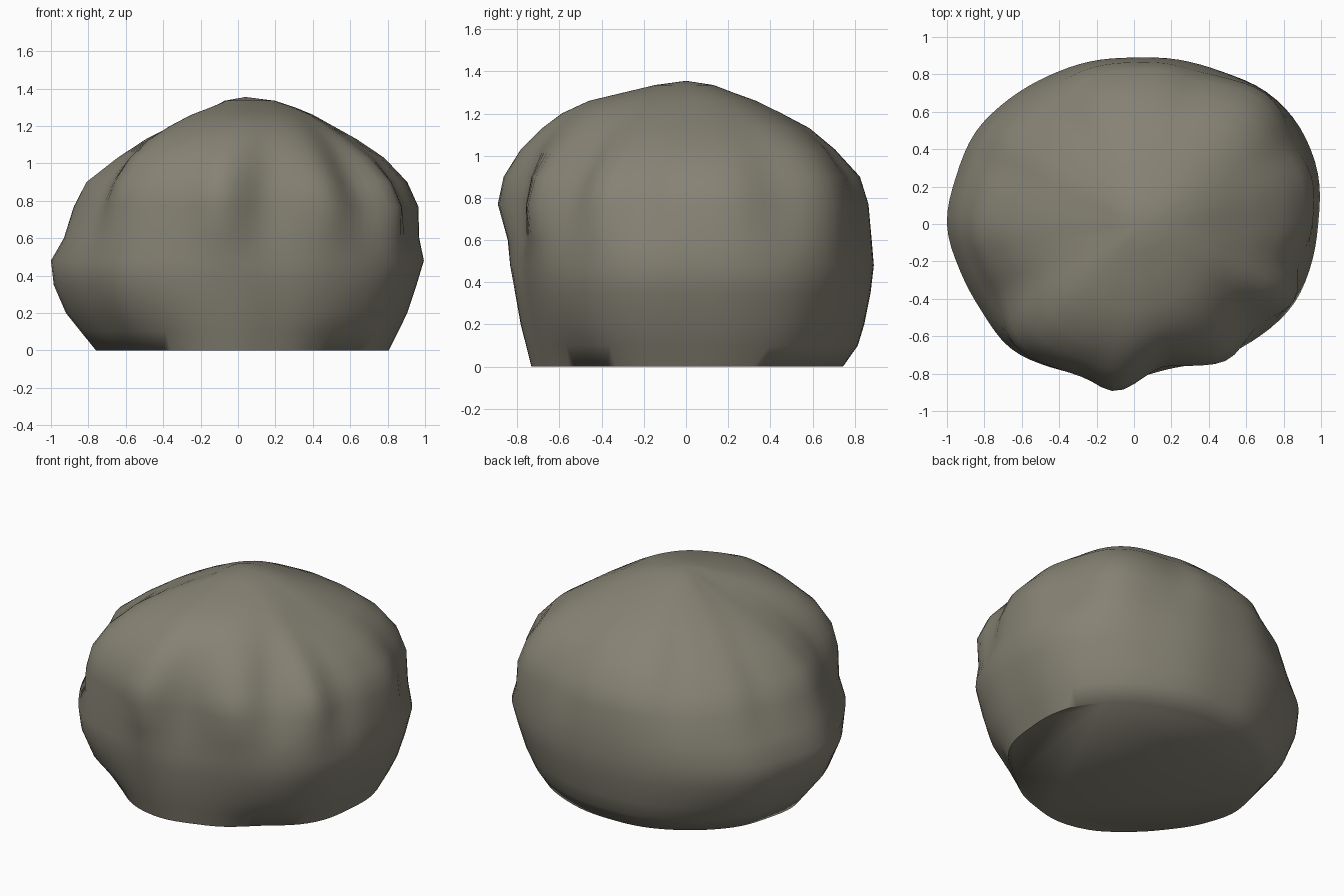
import bpy
import bmesh
import math

cube = bpy.data.objects.get("Cube")
if cube:
    bpy.data.objects.remove(cube, do_unlink=True)

# Plan outline: widest radius every 15 degrees, starting at +x
OUTLINE = [.985, 1.02, 1.03, .99, .94, .91, .89, .9, .915, .945, .98, .985,
           1.0, .965, .945, .945, .9, .86, .84, .82, .85, .9, .95, .975]
# Height levels and the silhouette half-widths on each side
LEVELS = [0, .1, .2, .35, .48, .6, .77, .9, 1.03, 1.13, 1.2, 1.26, 1.3, 1.335]
LEFT = [.81, .86, .91, .96, 1, .975, .97, .91, .77, .61, .48, .37, .27, .16]
RIGHT = [.76, .84, .92, .985, 1, .93, .87, .8, .65, .51, .38, .26, .17, .11]
FRONT = [.75, .775, .8, .825, .84, .835, .86, .84, .78, .69, .6, .47, .3, .15]
BACK = [.74, .81, .84, .87, .885, .875, .86, .82, .7, .58, .45, .33, .22, .13]
TOP, APEX_X, SEGMENTS = 1.355, .04, 96

# Broad shoulders, undercuts and narrow pleats:
# angle, angular width, centre height, height spread, depth
SHOULDERS = [(45, 24, 1.12, .16, .08), (222, 22, 1.1, .16, .07),
             (135, 24, 1.02, .2, -.06), (318, 22, 1.02, .2, -.06)]
UNDERCUTS = [(226, 20, 0, .16, -.08), (318, 18, 0, .12, -.07)]
PLEATS = [(263, 8, .8, .26, .055), (281, 9, .85, .25, -.045),
          (228, 12, .85, .25, .03), (208, 9, .95, .25, -.045),
          (304, 8, .85, .25, .04), (321, 8, .88, .22, -.045),
          (334, 6, .9, .24, .035), (347, 7, .82, .22, -.045),
          (27, 9, .85, .25, -.05), (45, 10, .8, .3, .03),
          (68, 8, .95, .2, -.03), (120, 8, 1, .2, -.025),
          (157, 8, .88, .2, -.035), (185, 8, .9, .2, .02)]


def spline(a, b, c, d, t):
    return b + .5 * t * (c - a + t * (2*a - 5*b + 4*c - d + t * (3*(b - c) + d - a)))


def outline(deg):
    i, n = int(deg // 15), len(OUTLINE)
    return spline(*(OUTLINE[(i + k) % n] for k in (-1, 0, 1, 2)), deg / 15 - i)


def radius(deg, z, i):
    a = math.radians(deg)
    c, s = math.cos(a), math.sin(a)
    side = LEFT if c > 0 else RIGHT
    end = BACK if s > 0 else FRONT
    shape = c * c * side[i] / max(side) + s * s * end[i] / max(end)
    r = outline(deg) * shape
    for angle, width, height, spread, depth in SHOULDERS + UNDERCUTS + PLEATS:
        d = (deg - angle + 180) % 360 - 180
        r += depth * shape * math.exp(-(d / width)**2 - ((z - height) / spread)**2)
    return r


# Boulder skin: stacked rings closed by a crown and a flat base
bm = bmesh.new()
rings = []
for i, z in enumerate(LEVELS):
    ring = []
    for k in range(SEGMENTS):
        deg = 360 * k / SEGMENTS
        a = math.radians(deg)
        r = radius(deg, z, i)
        shift = APEX_X * max(0, (z - .9) / (TOP - .9))
        ring.append(bm.verts.new((r * math.cos(a) + shift, r * math.sin(a), z)))
    rings.append(ring)
apex = bm.verts.new((APEX_X, 0, TOP))
for k in range(SEGMENTS):
    n = (k + 1) % SEGMENTS
    for low, high in zip(rings, rings[1:]):
        bm.faces.new((low[k], low[n], high[n], high[k]))
    bm.faces.new((rings[-1][k], rings[-1][n], apex))
bm.faces.new(rings[0][::-1])

mesh = bpy.data.meshes.new("boulder")
bm.to_mesh(mesh)
bm.free()
boulder = bpy.data.objects.new("boulder", mesh)
bpy.context.collection.objects.link(boulder)

# Warm grey stone
stone = bpy.data.materials.new("warm grey stone")
stone.use_nodes = True
color = (.24, .225, .175, 1)
stone.diffuse_color = color
stone.node_tree.nodes["Principled BSDF"].inputs["Base Color"].default_value = color
mesh.materials.append(stone)

bpy.context.view_layer.objects.active = boulder
boulder.select_set(True)
bpy.ops.object.shade_smooth_by_angle(angle=math.radians(60))
